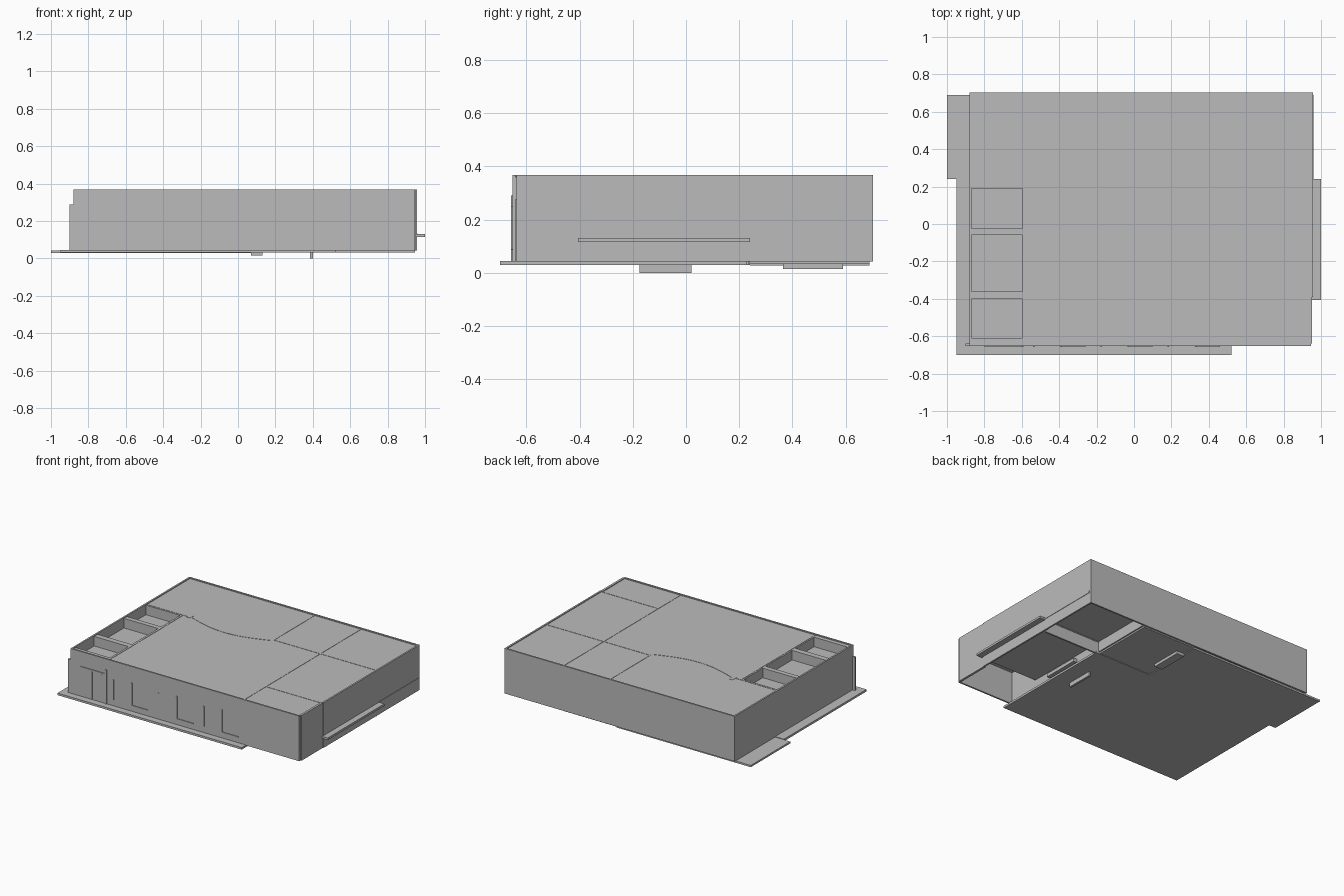
import bpy
import bmesh
import math

if "Cube" in bpy.data.objects:
    bpy.data.objects.remove(bpy.data.objects["Cube"], do_unlink=True)

# Single matte grey for the whole building
grey = bpy.data.materials.new("plain_grey")
grey.use_nodes = True
colour = (0.5, 0.5, 0.5, 1)
grey.diffuse_color = colour
grey.node_tree.nodes["Principled BSDF"].inputs["Base Color"].default_value = colour


def finish(name, bm):
    mesh = bpy.data.meshes.new(name)
    bmesh.ops.recalc_face_normals(bm, faces=bm.faces)
    bm.to_mesh(mesh)
    bm.free()
    mesh.materials.append(grey)
    obj = bpy.data.objects.new(name, mesh)
    bpy.context.collection.objects.link(obj)
    return obj


def box(name, x, y, z):
    """Box from (low, high) pairs on each axis."""
    bm = bmesh.new()
    bmesh.ops.create_cube(bm, size=1)
    for v in bm.verts:
        for i, (low, high) in enumerate((x, y, z)):
            v.co[i] = low if v.co[i] < 0 else high
    return finish(name, bm)


LEFT, RIGHT, FRONT, BACK = -0.88, 0.957, -0.652, 0.703
BOTTOM, TOP, ROOF = 0.042, 0.367, 0.361
T = 0.012

# Outer walls, rising slightly above the roof
box("front_wall", (LEFT, 0.945), (FRONT, FRONT + T), (BOTTOM, TOP))
box("back_wall", (LEFT, RIGHT), (BACK - T, BACK), (BOTTOM, TOP))
box("right_wall", (LEFT, LEFT + T), (FRONT + T, BACK - T), (BOTTOM, TOP))
box("left_wall_rear", (RIGHT - T, RIGHT), (-0.39, BACK - T), (BOTTOM, TOP))
box("left_wall_front", (RIGHT - 0.02, RIGHT - 0.004), (-0.638, -0.39), (BOTTOM, TOP))
box("front_return_wall", (-0.9, LEFT), (FRONT, FRONT + T), (BOTTOM, 0.287))

# Roof with three sunken terraces
roof = box("roof", (LEFT + T, RIGHT - T), (FRONT + T, BACK - T), (0.275, ROOF))
for i, span in enumerate([(-0.61, -0.4), (-0.36, -0.06), (-0.025, 0.19)]):
    cutter = box(f"terrace_cutter_{i}", (-0.868, -0.595), span, (0.292, 0.45))
    cutter.hide_render = True
    cutter.hide_viewport = True
    cut = roof.modifiers.new("terrace", 'BOOLEAN')
    cut.operation = 'DIFFERENCE'
    cut.solver = 'EXACT'
    cut.object = cutter

# Partition walls whose tops just show on the roof
crest = ROOF + 0.002
box("bay_partition", (0.49, 0.5), (-0.64, 0.69), (0.045, crest))
box("rear_partition", (0.12, 0.945), (0.225, 0.237), (0.03, crest))
box("front_bay_partition", (0.49, 0.945), (-0.395, -0.385), (0.12, crest))
box("rear_room_partition", (0.12, 0.13), (0.237, 0.69), (0.045, crest))
box("terrace_rear_partition", (-0.865, -0.53), (0.2, 0.208), (0.3, crest))
box("terrace_side_partition", (-0.585, -0.577), (-0.64, 0.2), (0.3, crest))
box("partition_end", (-0.54, -0.515), (0.19, 0.24), (0.3, crest))

# Bowed partition
bm = bmesh.new()
inner, outer = [], []
steps = 20
for i in range(steps + 1):
    t = i / steps
    px = -0.53 + 0.65 * t
    py = 0.21 - 0.075 * math.sin(math.pi * t)
    inner.append(bm.verts.new((px, py, 0.3)))
    outer.append(bm.verts.new((px, py + 0.008, 0.3)))
face = bm.faces.new(inner + outer[::-1])
side = bmesh.ops.extrude_face_region(bm, geom=[face])
for v in side["geom"]:
    if isinstance(v, bmesh.types.BMVert):
        v.co.z = crest
finish("bowed_partition", bm)

# Ground slabs and upper bay floors
box("main_floor_slab", (-0.95, 0.52), (-0.7, 0.24), (0.03, 0.045))
box("rear_floor_slab", (-1, 0.07), (0.24, 0.69), (0.028, 0.041))
box("rear_room_slab", (0.07, 0.49), (0.24, 0.69), (0.034, 0.045))
box("side_bay_floor", (0.5, 1), (-0.405, 0.24), (0.115, 0.13))
box("rear_bay_floor", (0.5, 0.96), (0.24, 0.69), (0.12, 0.134))

# Small steps below the slabs
box("rear_step", (0.07, 0.13), (0.365, 0.59), (0.014, 0.034))
box("side_step", (0.385, 0.4), (-0.175, 0.02), (0, 0.03))
box("bay_step", (0.5, 0.53), (-0.25, 0.02), (0.06, 0.085))

# Thin trims on the front wall: three windows and an entrance
def trim(name, x, z):
    box(name, x, (FRONT - 0.005, FRONT), z)


for i in range(3):
    x = -0.54 + 0.36 * i
    trim(f"window_post_{i}", (x, x + 0.008), (0.09, 0.235))
    trim(f"window_jamb_{i}", (x + 0.145, x + 0.153), (0.085, 0.25))
    trim(f"window_sill_{i}", (x + 0.153, x + 0.28), (0.085, 0.09))
for i, x in enumerate((-0.71, -0.63)):
    trim(f"door_jamb_{i}", (x, x + 0.007), (0.05, 0.245))
trim("door_head", (-0.8, -0.6), (0.255, 0.261))
trim("entrance_post", (-0.605, -0.59), (0.045, 0.29))
